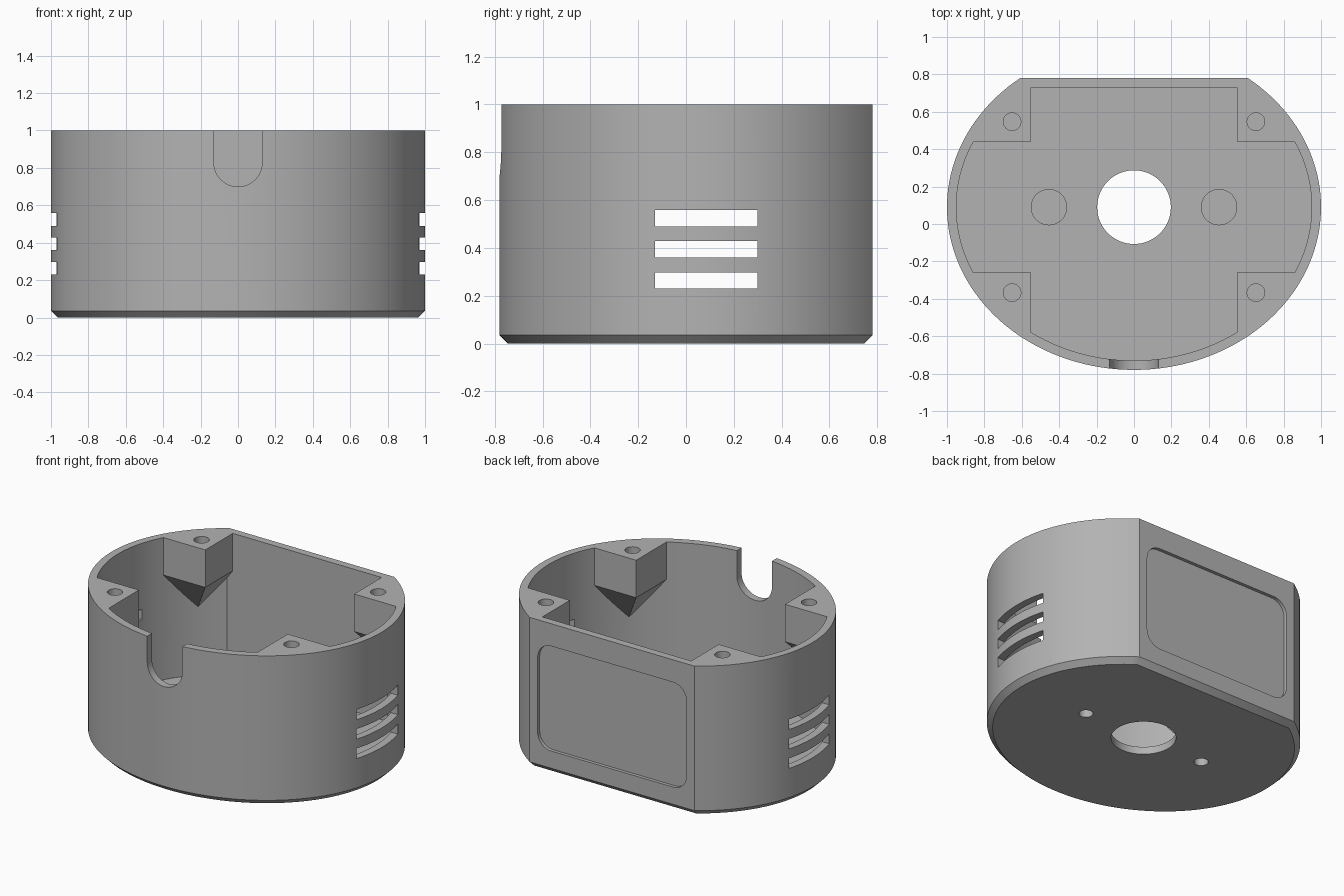
import bpy, bmesh
from math import sin, cos, asin, pi, radians

cube = bpy.data.objects.get("Cube")
if cube:
    bpy.data.objects.remove(cube, do_unlink=True)

CY = 0.09          # centre line of the oval
FLAT = 0.78        # flat back wall
WALL = 0.05

grey = bpy.data.materials.new("grey plastic")
grey.use_nodes = True
grey.diffuse_color = (0.45, 0.45, 0.45, 1)
grey.node_tree.nodes["Principled BSDF"].inputs["Base Color"].default_value = (0.45, 0.45, 0.45, 1)


def loft(name, rings):
    """Closed solid through rings with equal point counts."""
    bm = bmesh.new()
    loops = [[bm.verts.new(p) for p in ring] for ring in rings]
    n = len(loops[0])
    for low, high in zip(loops, loops[1:]):
        for i in range(n):
            j = (i + 1) % n
            bm.faces.new((low[i], low[j], high[j], high[i]))
    bm.faces.new(loops[0][::-1])
    bm.faces.new(loops[-1])
    bmesh.ops.recalc_face_normals(bm, faces=bm.faces[:])
    mesh = bpy.data.meshes.new(name)
    bm.to_mesh(mesh)
    bm.free()
    mesh.materials.append(grey)
    ob = bpy.data.objects.new(name, mesh)
    bpy.context.collection.objects.link(ob)
    return ob


def oval(inset, z, n=112):
    """Ellipse cut off by the flat back."""
    a, b, flat = 1 - inset, 0.87 - inset, FLAT - inset
    start = asin((flat - CY) / b)
    span = pi + 2 * start
    angles = [pi - start + span * i / n for i in range(n + 1)]
    return [(a * cos(t), CY + b * sin(t), z) for t in angles]


def square(x0, x1, y0, y1, z):
    return [(x0, y0, z), (x1, y0, z), (x1, y1, z), (x0, y1, z)]


def box(name, x0, x1, y0, y1, z0, z1):
    return loft(name, [square(x0, x1, y0, y1, z) for z in (z0, z1)])


def cylinder(name, x, y, r, z0, z1, n=48):
    return loft(name, [[(x + r * cos(2 * pi * i / n), y + r * sin(2 * pi * i / n), z)
                        for i in range(n)] for z in (z0, z1)])


def arc(cx, cz, r, a0, a1, n=12):
    return [(cx + r * cos(radians(a0 + (a1 - a0) * i / n)),
             cz + r * sin(radians(a0 + (a1 - a0) * i / n))) for i in range(n + 1)]


def through_y(name, outline, y0, y1):
    return loft(name, [[(x, y, z) for x, z in outline] for y in (y0, y1)])


def cut(target, tool):
    tool.hide_render = True
    mod = target.modifiers.new("cut", 'BOOLEAN')
    mod.operation = 'DIFFERENCE'
    mod.solver = 'EXACT'
    mod.object = tool
    bpy.context.view_layer.objects.active = target
    bpy.ops.object.modifier_apply(modifier=mod.name)
    bpy.data.objects.remove(tool, do_unlink=True)


# Outer shell with chamfered foot
shell = loft("housing_shell", [oval(0.035, 0), oval(0, 0.035), oval(0, 1)])

# Cavity, leaving corner posts with pointed undersides and two floor bosses
cavity = loft("cavity", [oval(WALL, 0.05), oval(WALL, 1.2)])
corners = [(sx, sy) for sx in (-1, 1) for sy in (-1, 1)]
for sx, sy in corners:
    rings = []
    for inner, z in ((0, 1.3), (0, 0.75), (0.349, 0.27)):
        xs = sorted((sx * (0.55 + inner), sx * (1.25 - inner)))
        ys = sorted((CY + sy * (0.35 + inner), CY + sy * (1.05 - inner)))
        rings.append(square(*xs, *ys, z))
    cut(cavity, loft("post", rings))
for sx in (-1, 1):
    cut(cavity, cylinder("boss", sx * 0.455, CY, 0.097, 0, 0.16))
cut(shell, cavity)

# Screw holes in the posts
for sx, sy in corners:
    cut(shell, cylinder("screw_hole", sx * 0.652, CY + sy * 0.457, 0.047, 0.7, 1.1))

# Floor opening and blind holes in the bosses
cut(shell, cylinder("floor_opening", 0, CY, 0.197, -0.1, 0.3, 64))
for sx in (-1, 1):
    cut(shell, cylinder("blind_hole", sx * 0.455, CY, 0.043, -0.1, 0.12))

# Side vents
for z in (0.23, 0.36, 0.49):
    cut(shell, box("vent", -1.2, 1.2, -0.13, 0.30, z, z + 0.068))

# Cable notch in the front wall
notch = arc(0, 0.83, 0.13, 180, 360, 24) + [(0.13, 1.2), (-0.13, 1.2)]
cut(shell, through_y("cable_notch", notch, -1, -0.6))

# Rounded recess in the flat back
recess = (arc(0.45, 0.75, 0.1, 0, 90) + arc(-0.45, 0.75, 0.1, 90, 180)
          + arc(-0.45, 0.25, 0.1, 180, 270) + arc(0.45, 0.25, 0.1, 270, 360))
cut(shell, through_y("back_recess", recess, FLAT - 0.022, 1))

bpy.ops.object.select_all(action='DESELECT')
shell.select_set(True)
bpy.context.view_layer.objects.active = shell
bpy.ops.object.shade_smooth_by_angle(angle=radians(30))
